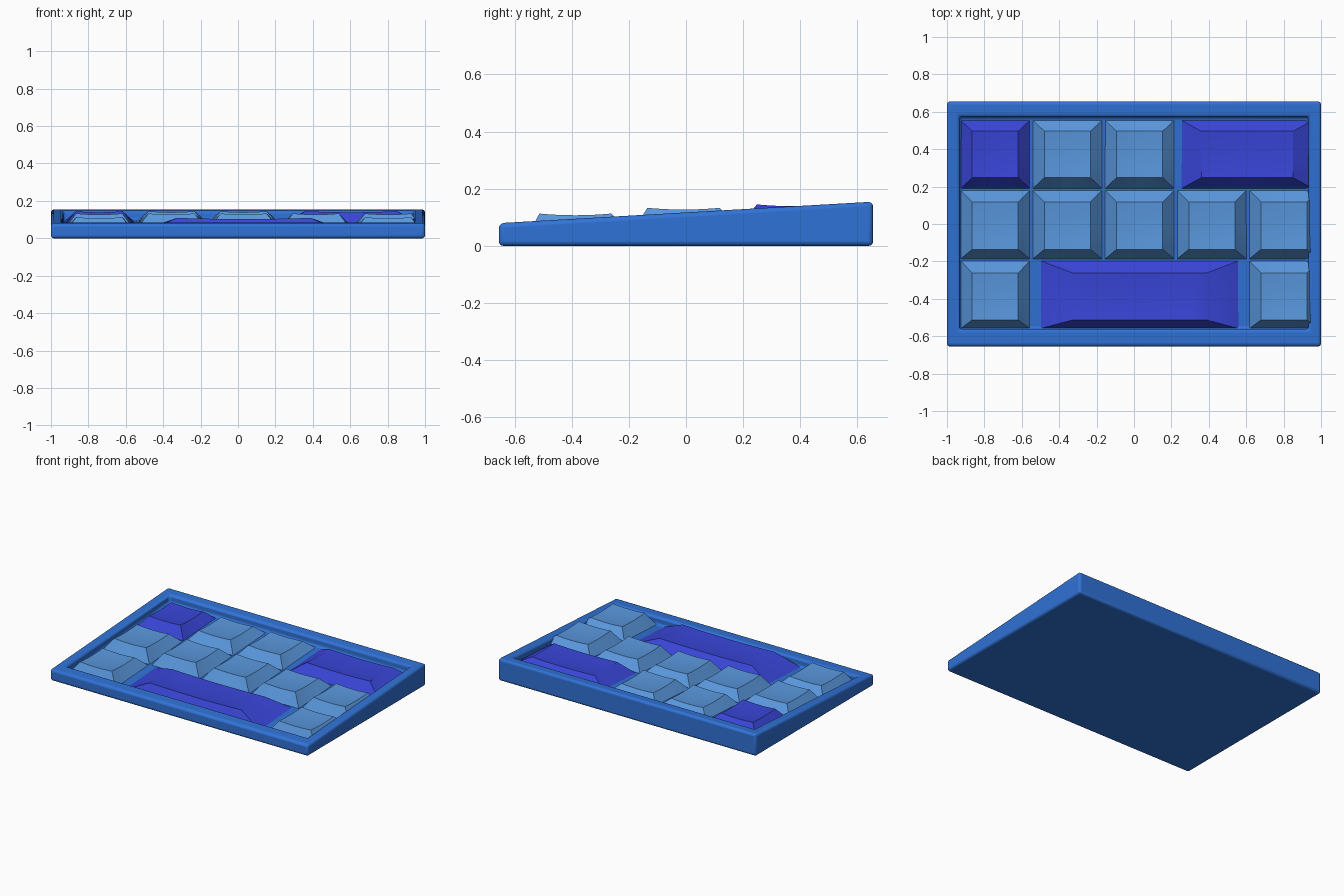
import bpy, bmesh

if "Cube" in bpy.data.objects:
    bpy.data.objects.remove(bpy.data.objects["Cube"])

SLOPE = 0.075 / 1.31          # tilt of the case top
DEPTH = 0.055                 # depth of the key well


def rim(y):
    return 0.117 + SLOPE * y


def material(name, color):
    m = bpy.data.materials.new(name)
    m.diffuse_color = (*color, 1)
    m.use_nodes = True
    m.node_tree.nodes["Principled BSDF"].inputs["Base Color"].default_value = m.diffuse_color
    return m


case_mat = material("case_blue", (0.03, 0.17, 0.68))
light_mat = material("light_key_blue", (0.10, 0.31, 0.72))
accent_mat = material("accent_key_indigo", (0.04, 0.06, 0.68))


def finish(bm, name, mat, bevel=0, segments=2):
    bmesh.ops.recalc_face_normals(bm, faces=bm.faces)
    mesh = bpy.data.meshes.new(name)
    bm.to_mesh(mesh)
    bm.free()
    ob = bpy.data.objects.new(name, mesh)
    bpy.context.collection.objects.link(ob)
    mesh.materials.append(mat)
    if bevel:
        mod = ob.modifiers.new("soft_edges", 'BEVEL')
        mod.width, mod.segments = bevel, segments
        mod.limit_method, mod.angle_limit = 'ANGLE', 0.6
    bpy.ops.object.select_all(action='DESELECT')
    bpy.context.view_layer.objects.active = ob
    ob.select_set(True)
    bpy.ops.object.shade_smooth_by_angle(angle=0.5)
    return ob


# Wedge case with a sunken key well, built from four rectangular loops
def build_case():
    bm = bmesh.new()

    def loop(x, y0, y1, height):
        pts = [(-x, y0), (x, y0), (x, y1), (-x, y1)]
        return [bm.verts.new((px, py, height(py))) for px, py in pts]

    loops = [loop(1, -0.655, 0.655, lambda y: 0),
             loop(1, -0.655, 0.655, rim),
             loop(0.933, -0.562, 0.573, rim),
             loop(0.933, -0.562, 0.573, lambda y: rim(y) - DEPTH)]
    for a, b in zip(loops, loops[1:]):
        for i in range(4):
            j = (i + 1) % 4
            bm.faces.new((a[i], a[j], b[j], b[i]))
    bm.faces.new(loops[0])
    bm.faces.new(loops[-1])
    finish(bm, "case", case_mat, 0.016, 3)


# Tapered keycap with a dished top; base and top are (x0, x1, y0, y1)
def build_key(name, base, top, z, mat, n=8, dish=0.006):
    bm = bmesh.new()
    bx0, bx1, by0, by1 = base
    tx0, tx1, ty0, ty1 = top
    grid, foot = {}, {}
    for i in range(n + 1):
        for j in range(n + 1):
            s, t = i / n, j / n
            u, v = 2 * s - 1, 2 * t - 1
            dip = dish * (2 - u * u - v * v)
            grid[i, j] = bm.verts.new((tx0 + s * (tx1 - tx0), ty0 + t * (ty1 - ty0), z - dip))
            if i in (0, n) or j in (0, n):
                y = by0 + t * (by1 - by0)
                foot[i, j] = bm.verts.new((bx0 + s * (bx1 - bx0), y, rim(y) - DEPTH - 0.003))
    for i in range(n):
        for j in range(n):
            bm.faces.new((grid[i, j], grid[i + 1, j], grid[i + 1, j + 1], grid[i, j + 1]))
    ring = ([(i, 0) for i in range(n)] + [(n, j) for j in range(n)]
            + [(i, n) for i in range(n, 0, -1)] + [(0, j) for j in range(n, 0, -1)])
    for a, b in zip(ring, ring[1:] + ring[:1]):
        bm.faces.new((foot[a], foot[b], grid[b], grid[a]))
    bm.faces.new([foot[k] for k in ring])
    finish(bm, name, mat)


build_case()

# Rows: base y range, top y range, top height
rows = {"front": (-0.56, -0.195, -0.513, -0.262, 0.113),
        "middle": (-0.188, 0.182, -0.135, 0.118, 0.133),
        "back": (0.188, 0.556, 0.248, 0.496, 0.145)}


def row_key(name, row, cx, base_half, top_half, mat, lift=0):
    b0, b1, t0, t1, z = rows[row]
    build_key(name, (cx - base_half, cx + base_half, b0, b1),
              (cx - top_half, cx + top_half, t0, t1), z + lift, mat)


# Single keys, placed by row and column
singles = {"front": (0, 4), "middle": (0, 1, 2, 3, 4), "back": (0, 1, 2)}
for row, columns in singles.items():
    for c in columns:
        accent = row == "back" and c == 0
        row_key(f"key_{row}_{c + 1}", row, -0.742 + 0.386 * c, 0.187, 0.123,
                accent_mat if accent else light_mat)

# Wide keys
row_key("wide_key_back", "back", 0.605, 0.355, 0.245, accent_mat)
row_key("space_bar", "front", 0.03, 0.535, 0.358, accent_mat, -0.004)
